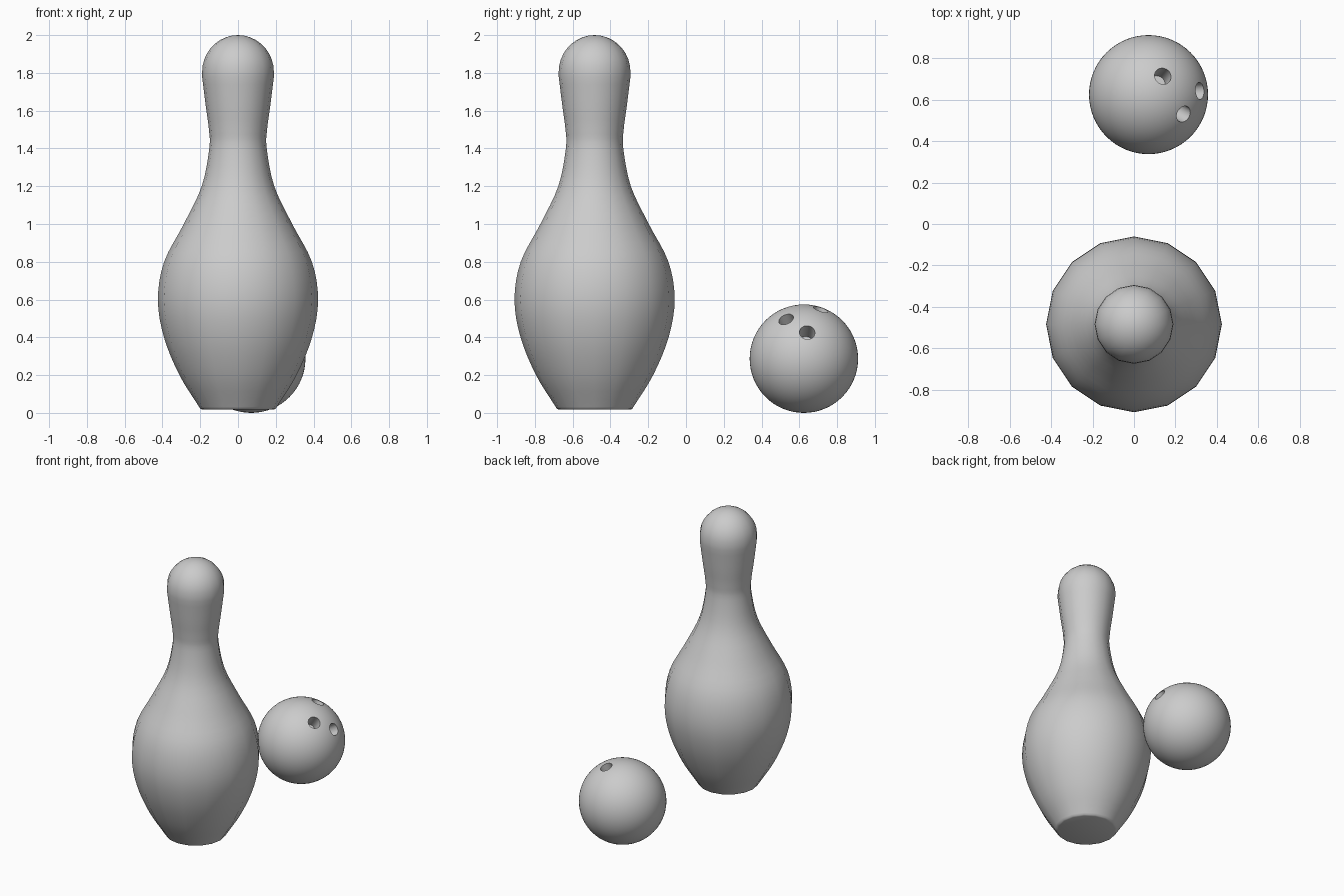
import bpy, bmesh, math
from mathutils import Vector

if "Cube" in bpy.data.objects:
    bpy.data.objects.remove(bpy.data.objects["Cube"])

SIDES = 16


def smooth(obj, angle):
    bpy.ops.object.select_all(action='DESELECT')
    obj.select_set(True)
    bpy.context.view_layer.objects.active = obj
    bpy.ops.object.shade_smooth_by_angle(angle=math.radians(angle))


def catmull(points, steps):
    """Smooth curve through (radius, height) points."""
    p = [Vector(q) for q in points]
    p = [2 * p[0] - p[1]] + p + [2 * p[-1] - p[-2]]
    out = []
    for a, b, c, d in zip(p, p[1:], p[2:], p[3:]):
        for i in range(steps):
            t = i / steps
            out.append(0.5 * (2 * b + (c - a) * t + (2 * a - 5 * b + 4 * c - d) * t ** 2
                              + (3 * b - a - 3 * c + d) * t ** 3))
    return out + [p[-2]]


def lathe(name, profile, top, location):
    bm = bmesh.new()
    rings = []
    for r, z in profile:
        rings.append([bm.verts.new((r * math.cos(math.tau * i / SIDES),
                                    r * math.sin(math.tau * i / SIDES), z))
                      for i in range(SIDES)])
    tip = bm.verts.new((0, 0, top))
    bm.faces.new(rings[0][::-1])
    for lo, hi in zip(rings, rings[1:]):
        for i in range(SIDES):
            j = (i + 1) % SIDES
            bm.faces.new((lo[i], lo[j], hi[j], hi[i]))
    for i in range(SIDES):
        bm.faces.new((rings[-1][i], rings[-1][(i + 1) % SIDES], tip))
    mesh = bpy.data.meshes.new(name)
    bm.to_mesh(mesh)
    bm.free()
    obj = bpy.data.objects.new(name, mesh)
    obj.location = location
    bpy.context.collection.objects.link(obj)
    return obj


# Pin: small rounded foot, splined body, domed head
foot = [(0.188, 0.017), (0.199, 0.021)]
body = catmull([(0.206, 0.032), (0.31, 0.2), (0.392, 0.4), (0.424, 0.6), (0.391, 0.8),
                (0.287, 1.0), (0.192, 1.2), (0.152, 1.4), (0.154, 1.5), (0.17, 1.62),
                (0.19, 1.78)], 4)
dome = [(0.19 * math.cos(a), 1.805 + 0.195 * math.sin(a))
        for a in (math.radians(10 * k) for k in range(9))]
pin = lathe("pin", foot + [tuple(v) for v in body] + dome, 2.0, (0, -0.484, 0))
smooth(pin, 40)

# Ball
R = 0.287
centre = Vector((0.07, 0.624, R))
bpy.ops.mesh.primitive_uv_sphere_add(segments=64, ring_count=32, radius=R, location=centre)
ball = bpy.context.object
ball.name = "ball"

# Three finger holes drilled towards the centre
for k, offset in enumerate([(0.07, 0.09, 0.264), (0.17, -0.095, 0.21), (0.25, 0.018, 0.14)]):
    d = Vector(offset).normalized()
    bpy.ops.mesh.primitive_cylinder_add(vertices=32, radius=0.041, depth=0.24,
                                        location=centre + d * R,
                                        rotation=d.to_track_quat('Z', 'Y').to_euler())
    cutter = bpy.context.object
    cutter.name = f"hole_cutter_{k + 1}"
    cutter.hide_render = True
    bpy.context.view_layer.objects.active = ball
    mod = ball.modifiers.new("finger_hole", 'BOOLEAN')
    mod.operation = 'DIFFERENCE'
    mod.solver = 'EXACT'
    mod.object = cutter
    bpy.ops.object.modifier_apply(modifier=mod.name)
    bpy.data.objects.remove(cutter)
smooth(ball, 30)
